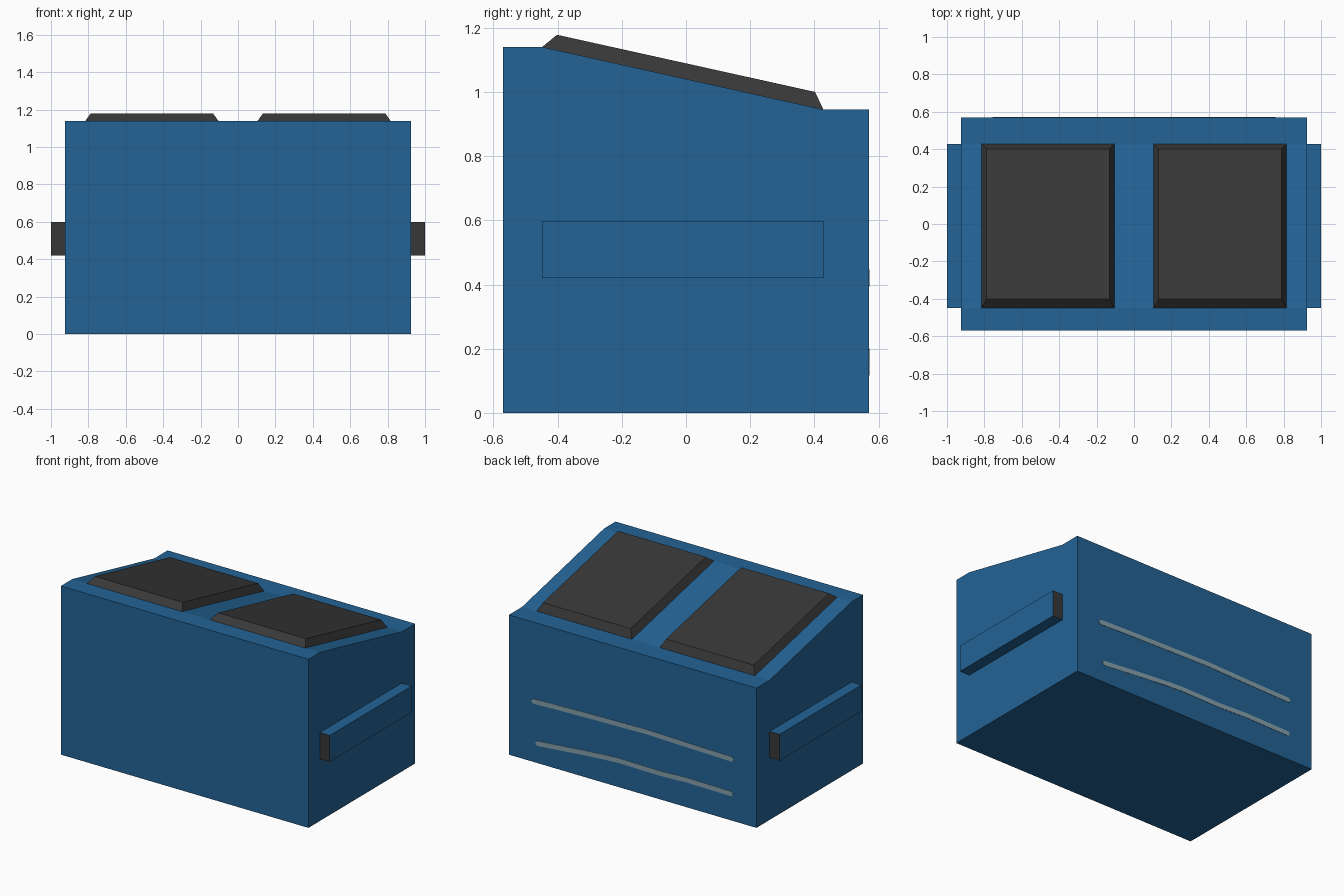
import bpy, bmesh, math
from mathutils import Vector

if "Cube" in bpy.data.objects:
    bpy.data.objects.remove(bpy.data.objects["Cube"])


def material(name, rgb):
    m = bpy.data.materials.new(name)
    m.diffuse_color = (*rgb, 1)
    m.use_nodes = True
    m.node_tree.nodes["Principled BSDF"].inputs["Base Color"].default_value = m.diffuse_color
    return m


BLUE = material("blue paint", (0.017, 0.125, 0.300))
DARK = material("dark plastic", (0.039, 0.039, 0.039))
GREY = material("grey scrape", (0.24, 0.35, 0.41))


def finish(name, bm, *mats):
    bmesh.ops.recalc_face_normals(bm, faces=bm.faces[:])
    me = bpy.data.meshes.new(name)
    bm.to_mesh(me)
    bm.free()
    for m in mats:
        me.materials.append(m)
    ob = bpy.data.objects.new(name, me)
    bpy.context.collection.objects.link(ob)
    return ob


def prism(points, offset):
    """Solid made by extruding a flat outline."""
    bm = bmesh.new()
    f = bm.faces.new([bm.verts.new(p) for p in points])
    ext = bmesh.ops.extrude_face_region(bm, geom=[f])
    vs = [g for g in ext["geom"] if isinstance(g, bmesh.types.BMVert)]
    bmesh.ops.translate(bm, verts=vs, vec=offset)
    return bm


# Body: side profile with sloped top, extruded across x
W = 0.926
profile = [(-0.57, 0), (0.57, 0), (0.57, 0.945), (0.428, 0.945), (-0.448, 1.14), (-0.57, 1.14)]
finish("bin_body", prism([(-W, y, z) for y, z in profile], (2 * W, 0, 0)), BLUE)

for side, s in (("left", -1), ("right", 1)):
    # Lid: bevelled slab lying on the slope
    bm = bmesh.new()
    base = [(0.105, -0.448, 1.14), (0.816, -0.448, 1.14), (0.816, 0.428, 0.945), (0.105, 0.428, 0.945)]
    top = [(0.132, -0.402, 1.178), (0.789, -0.402, 1.178), (0.789, 0.402, 1.0), (0.132, 0.402, 1.0)]
    b = [bm.verts.new((s * x, y, z)) for x, y, z in base]
    t = [bm.verts.new((s * x, y, z)) for x, y, z in top]
    bm.faces.new(b)
    bm.faces.new(t)
    for i in range(4):
        j = (i + 1) % 4
        bm.faces.new((b[i], b[j], t[j], t[i]))
    finish(side + "_lid", bm, DARK)

    # Fork pocket: blue box with dark open ends
    rect = [(s * x, -0.448, z) for x, z in ((W, 0.42), (1.0, 0.42), (1.0, 0.598), (W, 0.598))]
    bm = prism(rect, (0, 0.876, 0))
    bm.normal_update()
    for f in bm.faces:
        f.material_index = 1 if abs(f.normal.y) > 0.9 else 0
    finish(side + "_fork_pocket", bm, BLUE, DARK)


# Scrape lines on the back: thin round-ended plates along a path
def scrape(name, path, r=0.016):
    pts = [Vector(p) for p in path]
    n = [Vector((0, r))] * len(pts)
    ring = [p + v for p, v in zip(pts, n)]
    ring += [pts[-1] + r * Vector((math.sin(a), math.cos(a))) for a in (math.pi / 4, math.pi / 2, 3 * math.pi / 4)]
    ring += [p - v for p, v in zip(reversed(pts), n)]
    ring += [pts[0] - r * Vector((math.sin(a), math.cos(a))) for a in (math.pi / 4, math.pi / 2, 3 * math.pi / 4)]
    finish(name, prism([(x, 0.569, z) for x, z in ring], (0, 0.003, 0)), GREY)


scrape("upper_scrape", [(-0.74, 0.415), (-0.4, 0.422), (-0.1, 0.43), (0.3, 0.422), (0.6, 0.415), (0.74, 0.41)])
scrape("lower_scrape", [(-0.735, 0.18), (-0.4, 0.184), (-0.2, 0.176), (0.1, 0.18), (0.2, 0.175),
                        (0.4, 0.16), (0.55, 0.147), (0.71, 0.133)])
